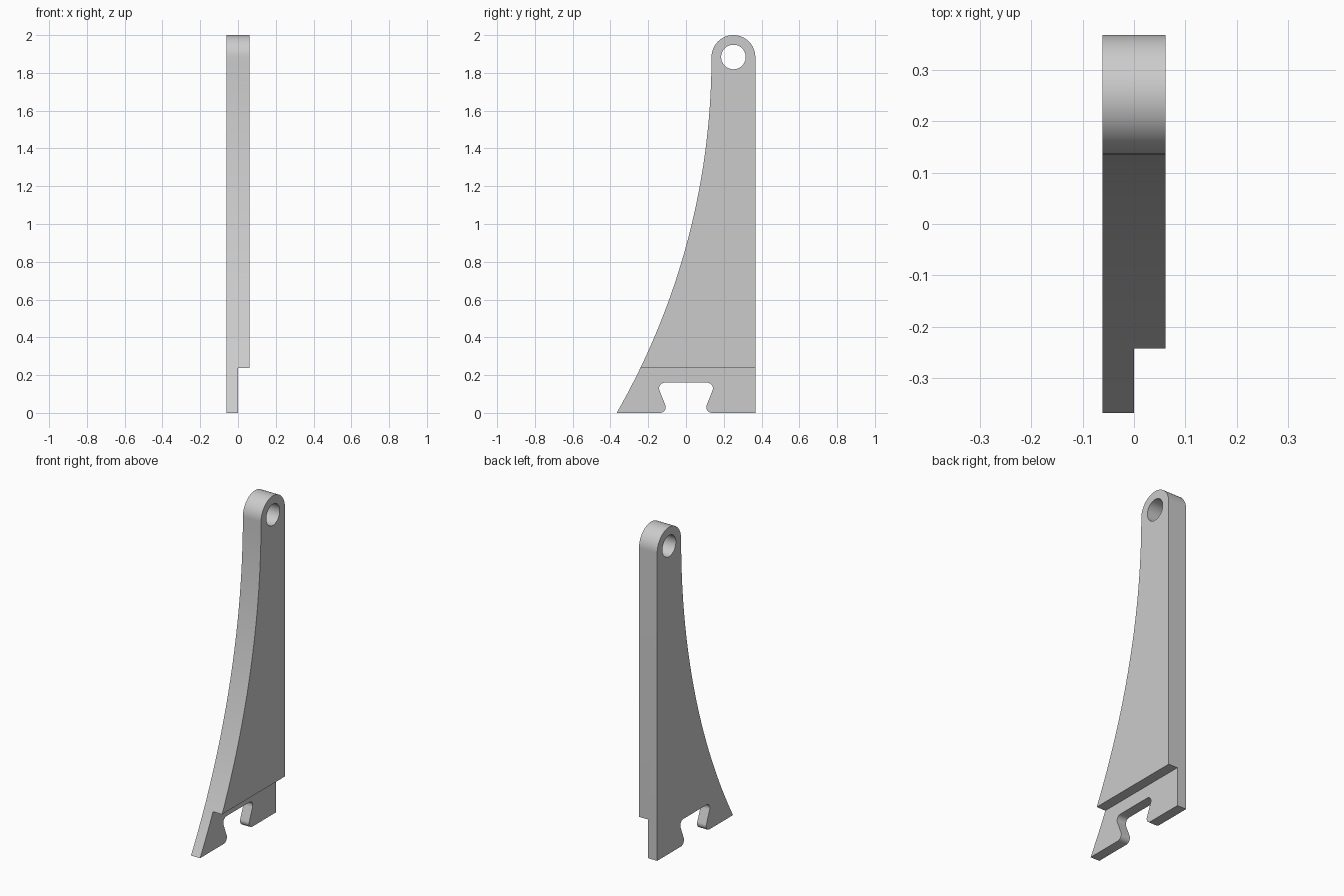
import bpy, bmesh, math
from mathutils import Vector

cube = bpy.data.objects.get("Cube")
if cube:
    bpy.data.objects.remove(cube, do_unlink=True)

HALF = 0.0615            # half thickness along x
BACK = 0.367             # straight rear edge
HEAD_R = 0.116           # rounded eye at the top
HEAD = Vector((BACK - HEAD_R, 2 - HEAD_R))
STEP_Z = 0.237           # the left half of the thickness stops here


def arc(centre, radius, start, end, steps):
    """Points on an arc, angles in radians."""
    return [centre + radius * Vector((math.cos(a), math.sin(a)))
            for a in (start + (end - start) * i / steps for i in range(steps + 1))]


def fillet(before, corner, after, radius, steps=8):
    """Round one corner of a polyline."""
    u, v = (before - corner).normalized(), (after - corner).normalized()
    half = u.angle(v) / 2
    centre = corner + (u + v).normalized() * radius / math.sin(half)
    p, q = (corner + d * radius / math.tan(half) - centre for d in (u, v))
    a = math.atan2(p.y, p.x)
    turn = (math.atan2(q.y, q.x) - a + math.pi) % math.tau - math.pi
    return arc(centre, radius, a, a + turn, steps)


def prism(name, outline, x0, x1):
    """Extrude a (y, z) outline along x."""
    bm = bmesh.new()
    face = bm.faces.new([bm.verts.new((x0, p.x, p.y)) for p in outline])
    ext = bmesh.ops.extrude_face_region(bm, geom=[face])
    verts = [e for e in ext["geom"] if isinstance(e, bmesh.types.BMVert)]
    bmesh.ops.translate(bm, verts=verts, vec=(x1 - x0, 0, 0))
    bmesh.ops.recalc_face_normals(bm, faces=bm.faces)
    mesh = bpy.data.meshes.new(name)
    bm.to_mesh(mesh)
    bm.free()
    obj = bpy.data.objects.new(name, mesh)
    bpy.context.collection.objects.link(obj)
    return obj


# Dovetail notch in the foot, one side mirrored to the other
foot, lower, upper, middle = (Vector(p) for p in
                              ((BACK, 0), (0.093, 0), (0.157, 0.16), (0, 0.16)))
notch = fillet(foot, lower, upper, 0.03) + fillet(lower, upper, middle, 0.03)
mirrored = [Vector((-p.x, p.y)) for p in notch]

# Concave front edge: a large arc, vertical where it meets the eye
drop = HEAD.x - HEAD_R + BACK
sweep_r = (HEAD.y ** 2 + drop ** 2) / (2 * drop)
sweep_centre = Vector((HEAD.x - HEAD_R - sweep_r, HEAD.y))
sweep = arc(sweep_centre, sweep_r, 0, -math.asin(HEAD.y / sweep_r), 40)

# Full side outline, running up the back, over the eye, down and through the notch
outline = [foot] + arc(HEAD, HEAD_R, 0, math.pi, 40) + sweep[1:] + mirrored + notch[::-1]
arm = prism("lever_arm", outline, -HALF, HALF)

# Cutters for the eye hole and the thinner foot
hole = prism("hole_cutter", arc(HEAD, 0.065, 0, math.tau, 48)[:-1], -0.2, 0.2)
step = prism("step_cutter", [Vector(p) for p in
                             ((-1, -1), (1, -1), (1, STEP_Z), (-1, STEP_Z))], 0, 0.2)
bpy.context.view_layer.objects.active = arm
arm.select_set(True)
for cutter in (hole, step):
    cutter.hide_render = True
    mod = arm.modifiers.new(cutter.name, "BOOLEAN")
    mod.operation = "DIFFERENCE"
    mod.solver = "EXACT"
    mod.object = cutter
    bpy.ops.object.modifier_apply(modifier=mod.name)
    bpy.data.objects.remove(cutter, do_unlink=True)

# Plain grey finish
grey = bpy.data.materials.new("plain_grey")
grey.use_nodes = True
colour = (0.6, 0.6, 0.6, 1)
grey.diffuse_color = colour
grey.node_tree.nodes["Principled BSDF"].inputs["Base Color"].default_value = colour
arm.data.materials.clear()
arm.data.materials.append(grey)
bpy.ops.object.shade_smooth_by_angle(angle=math.radians(30))
